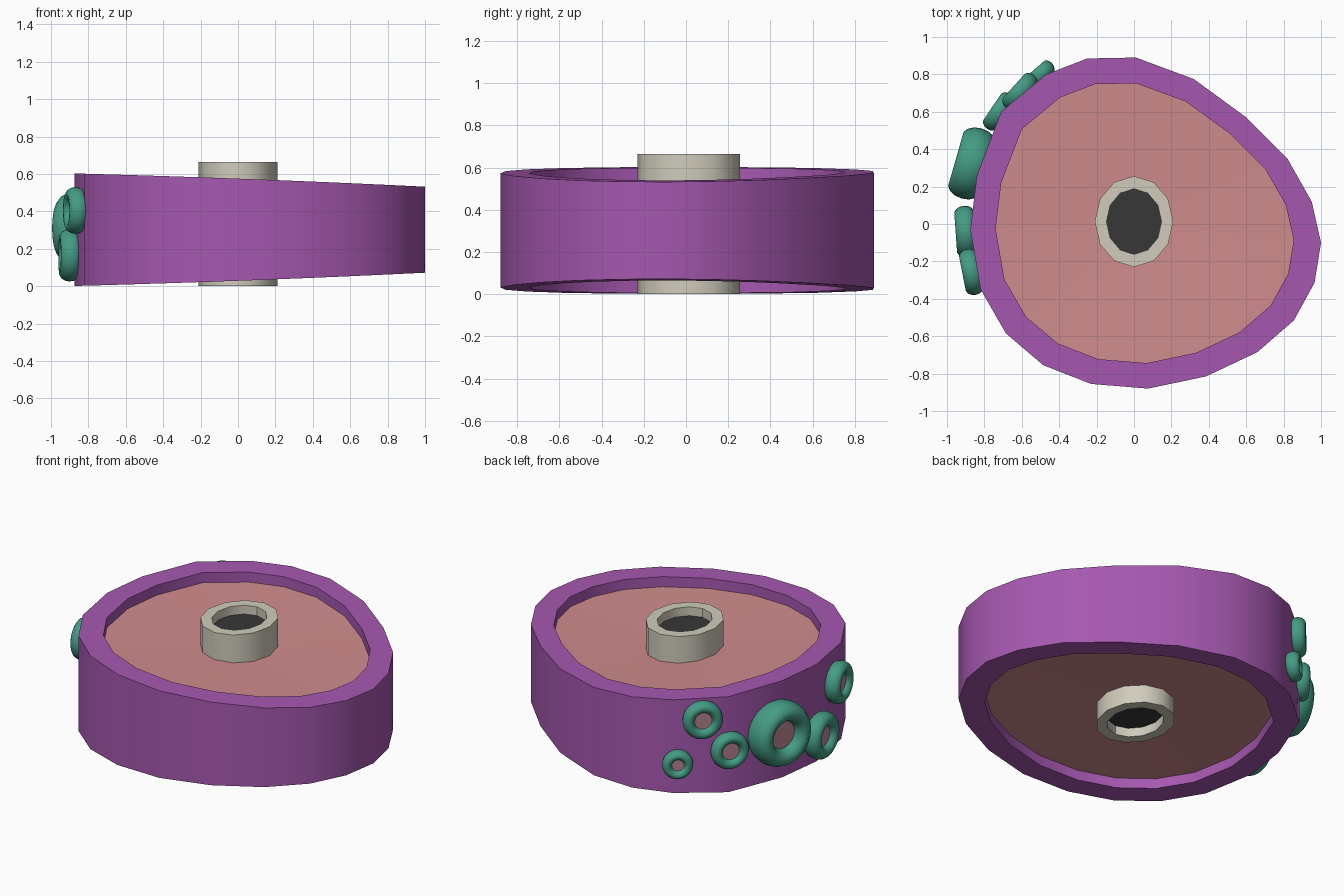
import bpy, bmesh, math
from mathutils import Vector, Matrix

if "Cube" in bpy.data.objects:
    bpy.data.objects.remove(bpy.data.objects["Cube"])

def material(name, r, g, b):
    m = bpy.data.materials.new(name)
    lin = [((c / 255 + 0.055) / 1.055) ** 2.4 for c in (r, g, b)]
    m.diffuse_color = (*lin, 1)
    m.use_nodes = True
    m.node_tree.nodes["Principled BSDF"].inputs["Base Color"].default_value = m.diffuse_color
    return m

PURPLE = material("purple", 166, 88, 176)
PINK = material("dusty pink", 208, 140, 141)
STONE = material("pale stone", 208, 204, 188)
DARK = material("charcoal", 55, 55, 55)
TEAL = material("teal", 68, 156, 132)
MAUVE = material("mauve", 186, 132, 148)

def finish(bm, name, mat, angle=None):
    bmesh.ops.recalc_face_normals(bm, faces=bm.faces)
    me = bpy.data.meshes.new(name)
    bm.to_mesh(me)
    bm.free()
    ob = bpy.data.objects.new(name, me)
    bpy.context.collection.objects.link(ob)
    me.materials.append(mat)
    if angle:
        bpy.ops.object.select_all(action='DESELECT')
        ob.select_set(True)
        bpy.context.view_layer.objects.active = ob
        bpy.ops.object.shade_smooth_by_angle(angle=math.radians(angle))
    return ob

def bridge(bm, a, b):
    n = len(a)
    for i in range(n):
        j = (i + 1) % n
        bm.faces.new((a[i], a[j], b[j], b[i]))

def tube(name, loops, mat, angle=None):
    """Closed skin through a cycle of point loops."""
    bm = bmesh.new()
    rings = [[bm.verts.new(p) for p in loop] for loop in loops]
    for k in range(len(rings)):
        bridge(bm, rings[k], rings[(k + 1) % len(rings)])
    return finish(bm, name, mat, angle)

# Lopsided rounded outline of the wheel, seen from above
OUTLINE = [(.01, .89), (.32, .775), (.60, .57), (.82, .35), (.95, .12),
           (1, -.10), (.965, -.315), (.855, -.515), (.66, -.685), (.385, -.815),
           (.075, -.88), (-.23, -.855), (-.485, -.755), (-.685, -.585), (-.82, -.35),
           (-.875, -.03), (-.84, .26), (-.71, .60), (-.47, .80), (-.25, .885)]
INNER = [(.85 * x + .004, .845 * y) for x, y in OUTLINE]

def top(x):      # the wheel is thicker on the left
    return .575 - .037 * x - .006 * x * x

def bottom(x):
    return .604 - top(x)

# Rim
tube("rim", [[(x, y, bottom(x)) for x, y in OUTLINE],
             [(x, y, top(x)) for x, y in OUTLINE],
             [(x, y, top(x)) for x, y in INNER],
             [(x, y, bottom(x)) for x, y in INNER]], PURPLE, 30)

# Slightly dished web filling the rim
bm = bmesh.new()
edge = [(x * 1.02, y * 1.02) for x, y in INNER]
up = [bm.verts.new((x, y, top(x) - .062)) for x, y in edge]
dn = [bm.verts.new((x, y, bottom(x) + .062)) for x, y in edge]
bridge(bm, dn, up)
for loop, z in ((up, .49), (dn, .114)):
    c = bm.verts.new((0, .013, z))
    for i in range(len(loop)):
        bm.faces.new((loop[i], loop[(i + 1) % len(loop)], c))
finish(bm, "web", PINK)

# Oval hub
def oval(rx, ry, z, n=12):
    return [(rx * math.cos(math.tau * i / n), .013 + ry * math.sin(math.tau * i / n), z)
            for i in range(n)]

tube("hub", [oval(.21, .243, 0), oval(.21, .243, .665),
             oval(.147, .175, .665), oval(.147, .175, 0)], STONE, 35)

# Dark axle plug recessed in the hub
bm = bmesh.new()
lo = [bm.verts.new(p) for p in oval(.15, .178, .055)]
hi = [bm.verts.new(p) for p in oval(.15, .178, .61)]
bridge(bm, lo, hi)
bm.faces.new(lo)
bm.faces.new(hi)
finish(bm, "axle", DARK)

# Ring knobs on the left wall: surface point, facing angle, radius, tube, half depth, offset
KNOBS = [(-.82, .31, .31, 164, .195, .058, .09, .05),
         (-.87, -.04, .165, 184, .14, .042, .055, .03),
         (-.84, -.25, .405, 191, .125, .036, .05, .03),
         (-.705, .59, .27, 146, .112, .032, .045, .02),
         (-.595, .695, .47, 138, .115, .034, .045, .02),
         (-.49, .785, .20, 131, .088, .028, .04, .02)]

for k, (x, y, z, ang, r, t, depth, off) in enumerate(KNOBS, 1):
    a = math.radians(ang)
    out = Vector((math.cos(a), math.sin(a), 0))
    side = Vector((-math.sin(a), math.cos(a), 0))
    centre = Vector((x, y, z)) + out * off
    N, M = 28, 14

    def spot(radius, u, h):
        return centre + side * (radius * math.cos(u)) + Vector((0, 0, radius * math.sin(u))) + out * h

    loops = []
    for j in range(M):
        v = math.tau * j / M
        loops.append([spot(r - t + t * math.cos(v), math.tau * i / N, depth * math.sin(v))
                      for i in range(N)])
    tube(f"ring_knob_{k}", loops, TEAL, 60)
    # Disc closing the hole of the ring
    bm = bmesh.new()
    h = depth * .3
    lo = [bm.verts.new(spot(r - t, math.tau * i / N, h - .004)) for i in range(N)]
    hi = [bm.verts.new(spot(r - t, math.tau * i / N, h + .004)) for i in range(N)]
    bridge(bm, lo, hi)
    bm.faces.new(lo)
    bm.faces.new(hi)
    finish(bm, f"knob_disc_{k}", MAUVE)
